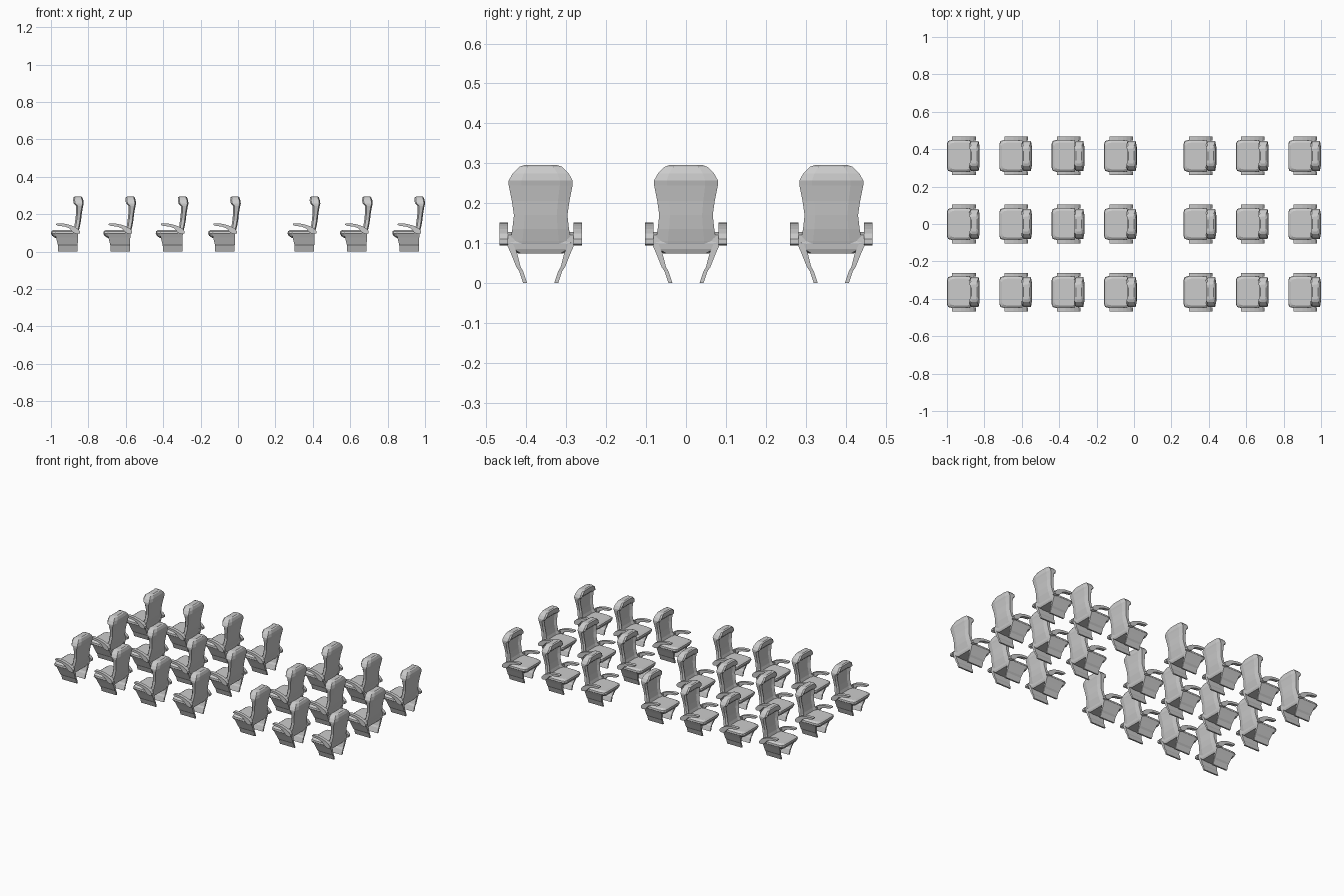
import bpy, bmesh

COLUMNS = [-1.0, -0.72, -0.44, -0.16, 0.265, 0.545, 0.825]   # seat front edge in x
ROWS = [-0.364, 0.0, 0.364]


def finish(bm, name):
    bmesh.ops.recalc_face_normals(bm, faces=bm.faces)
    mesh = bpy.data.meshes.new(name)
    bm.to_mesh(mesh)
    bm.free()
    return mesh


def loft(bm, rings):
    """Skin equal-length rings of points and cap both ends."""
    loops = [[bm.verts.new(p) for p in ring] for ring in rings]
    n = len(loops[0])
    for a, b in zip(loops, loops[1:]):
        for i in range(n):
            j = (i + 1) % n
            bm.faces.new((a[i], a[j], b[j], b[i]))
    bm.faces.new(loops[0])
    bm.faces.new(loops[-1])


# Backrest: waisted shell with side wings and a forward-leaning head
def backrest_mesh():
    rows = [  # z, half width, back x, wing front x, centre front x
        (0.082, 0.077, 0.140, 0.118, 0.122),
        (0.105, 0.076, 0.147, 0.114, 0.122),
        (0.135, 0.071, 0.155, 0.125, 0.132),
        (0.170, 0.067, 0.161, 0.130, 0.138),
        (0.205, 0.072, 0.165, 0.134, 0.143),
        (0.245, 0.080, 0.172, 0.134, 0.143),
        (0.257, 0.080, 0.175, 0.122, 0.130),
        (0.275, 0.070, 0.173, 0.118, 0.124),
        (0.291, 0.054, 0.167, 0.120, 0.123),
        (0.296, 0.040, 0.160, 0.130, 0.130)]
    rings = []
    for z, w, xb, xw, xc in rows:
        half = [(xb, w * 0.6), (xb - 0.006, w), (xw + 0.008, w),
                (xw, w * 0.86), (xc, w * 0.6)]
        rings.append([(x, y, z) for x, y in half] +
                     [(x, -y, z) for x, y in reversed(half)])
    bm = bmesh.new()
    loft(bm, rings)
    return finish(bm, "backrest")


# Cushion: rounded slab tapering underneath
def cushion_mesh():
    rows = [  # z, front x, back x, half width
        (0.074, 0.022, 0.138, 0.056),
        (0.085, 0.006, 0.143, 0.077),
        (0.098, 0.000, 0.145, 0.086),
        (0.109, 0.002, 0.143, 0.084),
        (0.117, 0.014, 0.138, 0.072)]
    rings = []
    for z, xf, xb, w in rows:
        half = [(xb, w * 0.88), (xb - 0.03, w), (xf + 0.03, w),
                (xf + 0.006, w * 0.93), (xf, w * 0.75)]
        rings.append([(x, y, z) for x, y in half] +
                     [(x, -y, z) for x, y in reversed(half)])
    bm = bmesh.new()
    loft(bm, rings)
    return finish(bm, "seat_cushion")


# Legs: a pair of plates slanting inwards to the floor
def legs_mesh():
    rows = [  # z, outer y, inner y, front x, back x
        (0.000, 0.044, 0.034, 0.038, 0.142),
        (0.030, 0.054, 0.044, 0.038, 0.142),
        (0.040, 0.061, 0.050, 0.036, 0.143),
        (0.075, 0.075, 0.059, 0.027, 0.144),
        (0.100, 0.086, 0.070, 0.022, 0.145)]
    bm = bmesh.new()
    for s in (-1, 1):
        loft(bm, [[(xf, s * yo, z), (xb, s * yo, z), (xb, s * yi, z), (xf, s * yi, z)]
                  for z, yo, yi, xf, xb in rows])
    return finish(bm, "legs")


# Armrests: bars that curl down at the back to a mount on the backrest
def armrests_mesh():
    bar = [  # x, top z, bottom z
        (0.028, 0.149, 0.143), (0.040, 0.152, 0.138), (0.075, 0.149, 0.134),
        (0.100, 0.143, 0.124), (0.120, 0.136, 0.100), (0.142, 0.124, 0.094),
        (0.154, 0.110, 0.098)]
    bm = bmesh.new()
    for s in (-1, 1):
        loft(bm, [[(x, s * 0.103, zb), (x, s * 0.103, zt),
                   (x, s * 0.082, zt), (x, s * 0.082, zb)] for x, zt, zb in bar])
        loft(bm, [[(x, s * y, z) for x, z in
                   ((0.122, 0.100), (0.144, 0.098), (0.144, 0.120), (0.122, 0.128))]
                  for y in (0.066, 0.084)])
    return finish(bm, "armrests")


# Lay out all seats with shared meshes
parts = [backrest_mesh(), cushion_mesh(), legs_mesh(), armrests_mesh()]
for x in COLUMNS:
    for y in ROWS:
        for mesh in parts:
            obj = bpy.data.objects.new(mesh.name, mesh)
            obj.location = (x, y, 0)
            bpy.context.collection.objects.link(obj)
